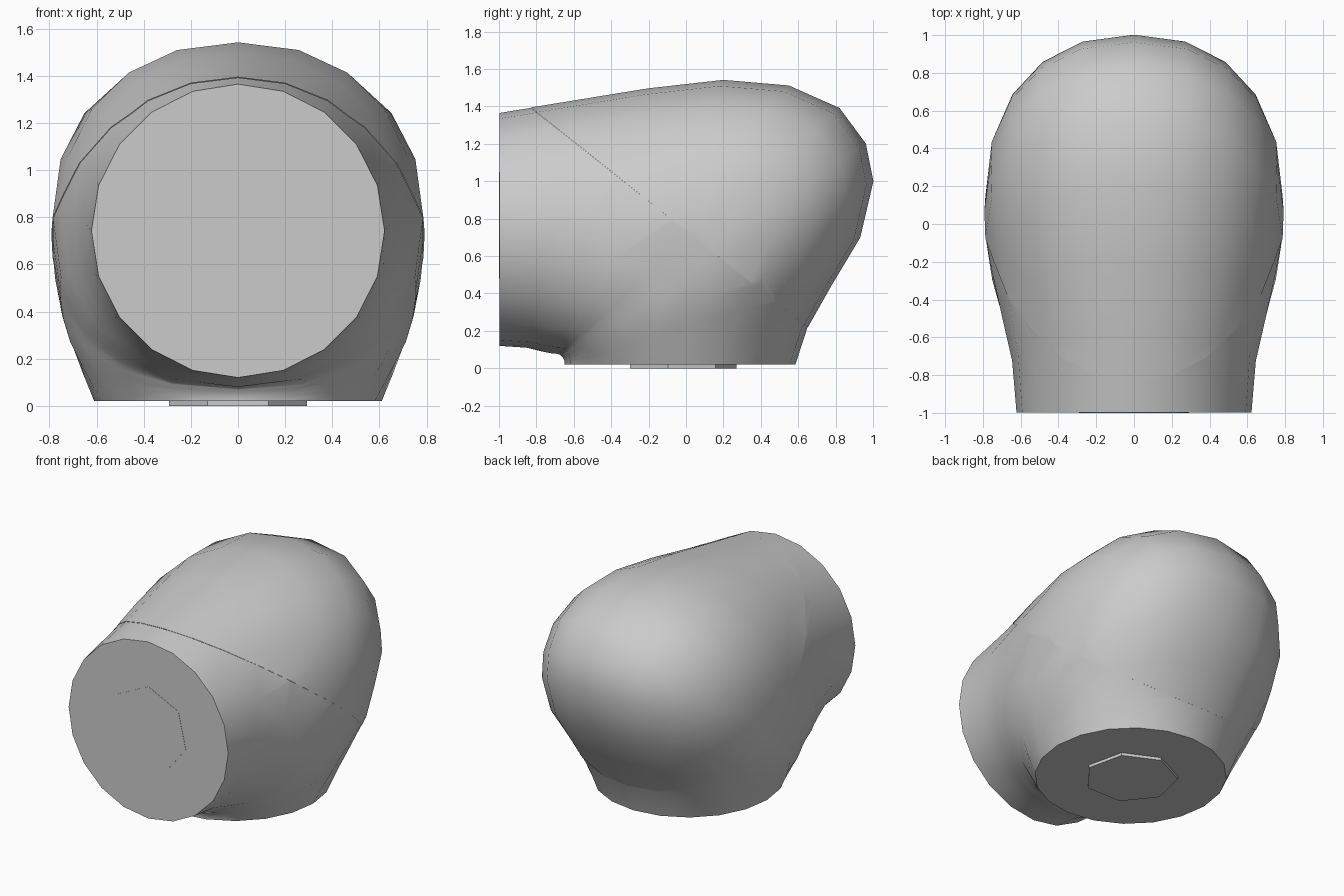
import bpy, bmesh, math
from mathutils import Vector

cube = bpy.data.objects.get("Cube")
if cube:
    bpy.data.objects.remove(cube, do_unlink=True)

grey = bpy.data.materials.new("plain_grey")
grey.use_nodes = True
COLOUR = (0.6, 0.6, 0.6, 1)
grey.diffuse_color = COLOUR
grey.node_tree.nodes["Principled BSDF"].inputs["Base Color"].default_value = COLOUR

# Elbow sections: inner (y, z), outer (y, z), half width
SECTIONS = [
    ((-0.998, .12), (-0.998, 1.365), .622),
    ((-0.85, .11), (-0.60, 1.43), .645),
    ((-0.77, .09), (-0.20, 1.495), .70),
    ((-0.72, .08), (0.20, 1.54), .75),
    ((-0.70, .08), (0.55, 1.51), .785),
    ((-0.68, .075), (0.82, 1.39), .79),
    ((-0.67, .07), (0.96, 1.20), .785),
    ((-0.67, .07), (1.00, 1.00), .775),
    ((-0.66, .06), (0.93, 0.70), .745),
    ((-0.655, .05), (0.78, 0.45), .70),
    ((-0.65, .04), (0.65, 0.22), .655),
    ((-0.65, .02), (0.585, .02), .61),
]
SIDES = 20
SEAM_POINT = Vector((0, -0.82, 1.385))
SEAM_NORMAL = Vector((0, 1.165, 1.47)).normalized()


def finish(bm, name):
    bmesh.ops.recalc_face_normals(bm, faces=bm.faces)
    mesh = bpy.data.meshes.new(name)
    bm.to_mesh(mesh)
    bm.free()
    obj = bpy.data.objects.new(name, mesh)
    bpy.context.collection.objects.link(obj)
    mesh.materials.append(grey)
    bpy.ops.object.select_all(action='DESELECT')
    obj.select_set(True)
    bpy.context.view_layer.objects.active = obj
    bpy.ops.object.shade_smooth_by_angle(angle=math.radians(42))
    return obj


def rounded(value, power):
    return math.copysign(abs(value) ** power, value)


def elbow():
    # Loft slightly squared ellipses around the inner corner, capped at both ends
    bm = bmesh.new()
    rings = []
    for i, (inner, outer, width) in enumerate(SECTIONS):
        a, b = Vector((0, *inner)), Vector((0, *outer))
        mid, half = (a + b) / 2, (b - a) / 2
        power = 1 - 0.12 * math.sin(math.pi * i / (len(SECTIONS) - 1))
        ring = []
        for k in range(SIDES):
            t = math.tau * k / SIDES
            p = mid + half * rounded(math.cos(t), power)
            p.x = width * rounded(math.sin(t), power)
            ring.append(bm.verts.new(p))
        rings.append(ring)
    for r, s in zip(rings, rings[1:]):
        for k in range(SIDES):
            n = (k + 1) % SIDES
            bm.faces.new((r[k], r[n], s[n], s[k]))
    bm.faces.new(rings[0])
    bm.faces.new(rings[-1])
    bmesh.ops.recalc_face_normals(bm, faces=bm.faces)
    return bm


def half_elbow(name, rear):
    # Split the elbow along the slanted seam
    bm = elbow()
    bmesh.ops.bisect_plane(
        bm, geom=bm.verts[:] + bm.edges[:] + bm.faces[:],
        plane_co=SEAM_POINT, plane_no=SEAM_NORMAL,
        clear_inner=rear, clear_outer=not rear)
    if rear:
        # The rear shell stands slightly proud, leaving a fine seam line
        bm.normal_update()
        for v in bm.verts:
            v.co += v.normal * 0.002
    return finish(bm, name)


def plug(name, centre, depth):
    bm = bmesh.new()
    bmesh.ops.create_cone(bm, cap_ends=True, segments=7,
                          radius1=0.3, radius2=0.3, depth=depth)
    obj = finish(bm, name)
    obj.location = centre
    return obj


half_elbow("front_and_base_shell", False)
half_elbow("rear_shell", True)

# Seven-sided plugs on the two flat openings
front = plug("front_plug", (0, -0.98, 0.75), 0.04)
front.rotation_euler = (math.radians(90), 0, 0)
plug("base_plug", (0, -0.03, 0.02), 0.04)
